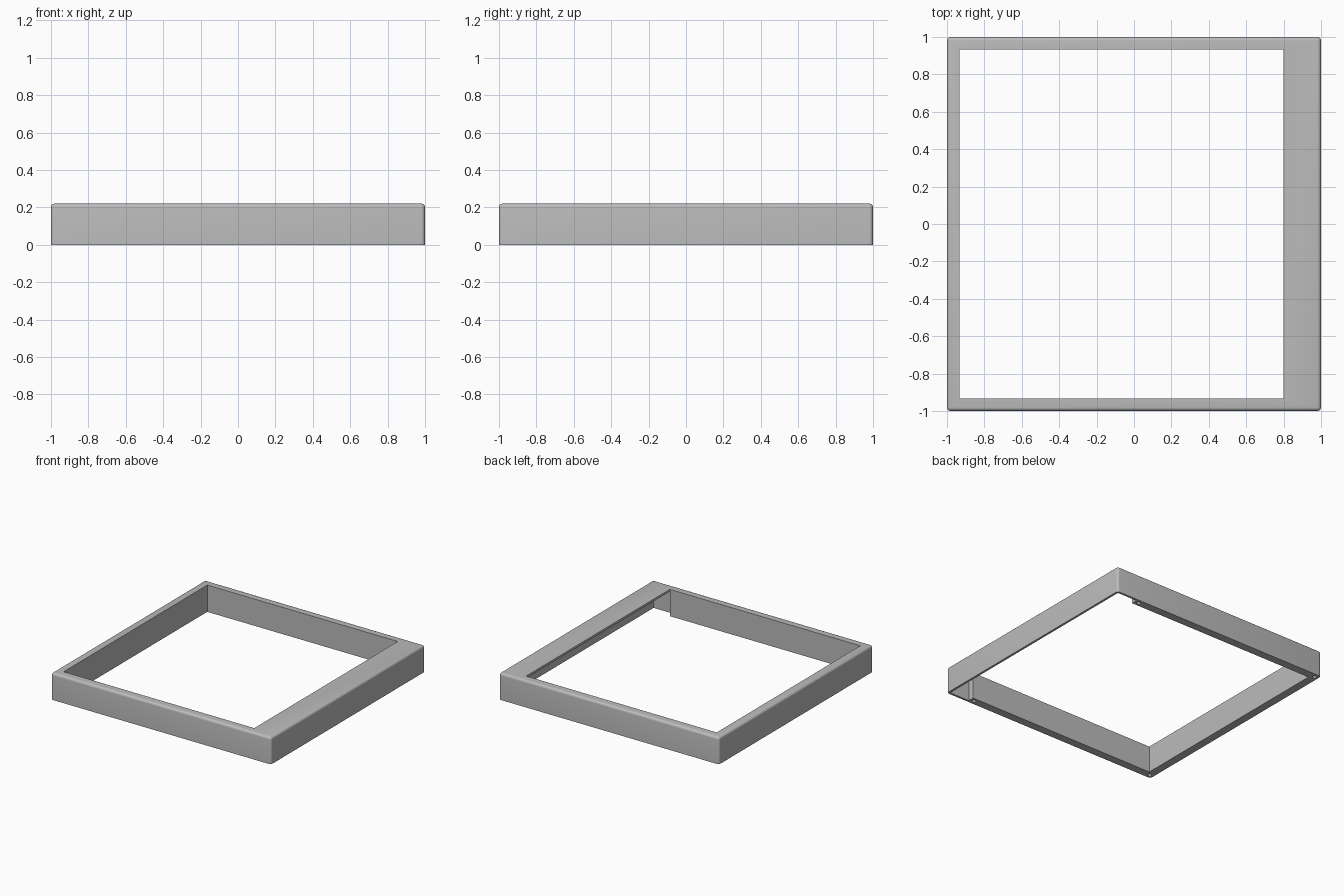
import bpy, bmesh, math
from mathutils import Matrix, Vector

cube = bpy.data.objects.get("Cube")
if cube:
    bpy.data.objects.remove(cube, do_unlink=True)

HEIGHT = 0.22
SKIN = 0.018          # thin shell around the hollow side
INNER = 0.932         # inner face of the solid rails
STRIP = 0.8           # inner edge of the wide side

grey = bpy.data.materials.new("plain grey")
grey.use_nodes = True
colour = (0.5, 0.5, 0.5, 1)
grey.diffuse_color = colour
grey.node_tree.nodes["Principled BSDF"].inputs["Base Color"].default_value = colour


def make_object(name, bm):
    mesh = bpy.data.meshes.new(name)
    bmesh.ops.recalc_face_normals(bm, faces=bm.faces)
    bm.to_mesh(mesh)
    bm.free()
    mesh.materials.append(grey)
    obj = bpy.data.objects.new(name, mesh)
    bpy.context.collection.objects.link(obj)
    return obj


def prism(name, outline, bottom, top):
    """Extrude a plan outline between two heights."""
    bm = bmesh.new()
    face = bm.faces.new([bm.verts.new((x, y, bottom)) for x, y in outline])
    ext = bmesh.ops.extrude_face_region(bm, geom=[face])
    moved = [v for v in ext["geom"] if isinstance(v, bmesh.types.BMVert)]
    bmesh.ops.translate(bm, verts=moved, vec=Vector((0, 0, top - bottom)))
    return make_object(name, bm)


def cut(body, cutter):
    cutter.hide_render = True
    mod = body.modifiers.new("cut", "BOOLEAN")
    mod.operation = "DIFFERENCE"
    mod.solver = "EXACT"
    mod.object = cutter
    bpy.context.view_layer.objects.active = body
    bpy.ops.object.modifier_apply(modifier=mod.name)
    bpy.data.objects.remove(cutter, do_unlink=True)


# Frame body: block with rounded top and vertical edges
bm = bmesh.new()
bmesh.ops.create_cube(bm, size=1, matrix=Matrix.Translation((0, 0, HEIGHT / 2))
                      @ Matrix.Diagonal((2, 2, HEIGHT, 1)))
edges = [e for e in bm.edges if max(v.co.z for v in e.verts) > 0.1]
bmesh.ops.bevel(bm, geom=edges, offset=0.02, segments=5, profile=0.5, affect="EDGES")
frame = make_object("frame", bm)

# Large opening through the middle
cut(frame, prism("opening_cutter", [(-INNER, -INNER), (STRIP, -INNER),
                                    (STRIP, INNER), (-INNER, INNER)], -0.1, 0.4))

# Hollow under the wide side, open towards the middle
wall = 1 - SKIN
half = [(wall, wall), (STRIP, wall), (STRIP, 0.9), (0.5, 0.9)]
cut(frame, prism("pocket_cutter", half + [(x, -y) for x, y in reversed(half)],
                 -0.1, HEIGHT - SKIN))

# Screw holes in the underside of the solid rails
for x in (-0.965, 0.765):
    for y in (-0.965, 0.965):
        bm = bmesh.new()
        bmesh.ops.create_cone(bm, cap_ends=True, segments=24, radius1=0.015,
                              radius2=0.015, depth=0.2,
                              matrix=Matrix.Translation((x, y, 0)))
        cut(frame, make_object("hole_cutter", bm))

bpy.ops.object.select_all(action="DESELECT")
frame.select_set(True)
bpy.context.view_layer.objects.active = frame
bpy.ops.object.shade_smooth_by_angle(angle=math.radians(30))
